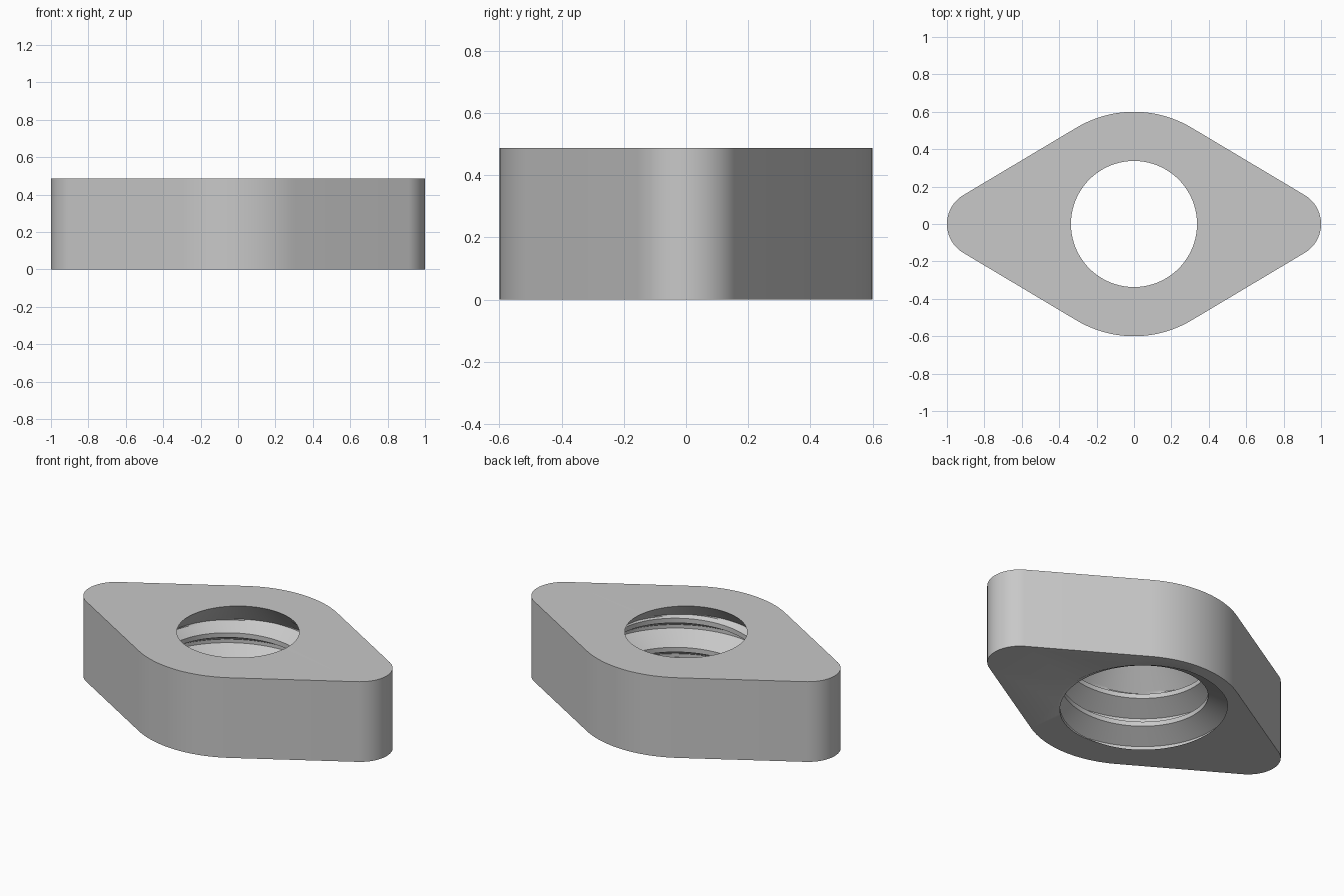
import bpy, bmesh
from math import pi, sin, cos, acos, degrees, radians

if "Cube" in bpy.data.objects:
    bpy.data.objects.remove(bpy.data.objects["Cube"])

HEIGHT = 0.487
LIP, MINOR, MAJOR = 0.337, 0.408, 0.523  # bore radii: top lip, thread crest, thread root
PITCH = 0.177
PHASE = 0.275 - PITCH * 125 / 360        # crest height at angle zero
SEGMENTS = 128
STEPS = 25                               # rows per thread turn
TIP, BROAD = 0.18, 0.6                   # outline radii


def bore_radius(z, angle_turn):
    """Right-handed thread, closed in by a 45 degree cone under the top lip."""
    turn = (z - PHASE) / PITCH - angle_turn
    off = abs((turn + 0.5) % 1 - 0.5)    # distance from the crest, in turns
    depth = min(max((off - 0.08) / 0.36, 0), 1)
    return min(MINOR + (MAJOR - MINOR) * depth, LIP + HEIGHT - z)


def arc(cx, radius, middle, half, n):
    angles = [radians(middle - half + 2 * half * i / n) for i in range(n + 1)]
    return [(cx + radius * cos(a), radius * sin(a)) for a in angles]


bm = bmesh.new()

# Threaded bore: rows follow the helix and are clamped to the plate
columns = []
for c in range(SEGMENTS + 1):
    a = 2 * pi * c / SEGMENTS
    column = []
    for k in range(-3 * STEPS, 4 * STEPS):
        z = PHASE + PITCH * (k / STEPS + c / SEGMENTS)
        z = min(max(z, 0), HEIGHT)
        r = bore_radius(z, c / SEGMENTS)
        column.append((r * cos(a), r * sin(a), z))
    columns.append(column)
for left, right in zip(columns, columns[1:]):
    for i in range(len(left) - 1):
        points = list(dict.fromkeys([left[i], left[i + 1], right[i + 1], right[i]]))
        if len(points) > 2:
            bm.faces.new([bm.verts.new(p) for p in points])

# Outer wall: two tip arcs and two broad arcs joined by straight flanks
tip_half = degrees(acos((BROAD - TIP) / (1 - TIP)))
outline = (arc(1 - TIP, TIP, 0, tip_half, 32) + arc(0, BROAD, 90, 90 - tip_half, 24)
           + arc(TIP - 1, TIP, 180, tip_half, 32) + arc(0, BROAD, 270, 90 - tip_half, 24))
low = [bm.verts.new((x, y, 0)) for x, y in outline]
high = [bm.verts.new((x, y, HEIGHT)) for x, y in outline]
for i in range(len(outline)):
    j = (i + 1) % len(outline)
    bm.faces.new([low[i], low[j], high[j], high[i]])
bmesh.ops.remove_doubles(bm, verts=bm.verts, dist=0.0002)

# Flat top and bottom around the bore
for level in (0, HEIGHT):
    rim = [e for e in bm.edges if e.is_boundary
           and all(abs(v.co.z - level) < 0.0005 for v in e.verts)]
    bmesh.ops.triangle_fill(bm, use_beauty=True, edges=rim)
bmesh.ops.recalc_face_normals(bm, faces=bm.faces)

mesh = bpy.data.meshes.new("threaded_flange_nut")
bm.to_mesh(mesh)
bm.free()
nut = bpy.data.objects.new("threaded_flange_nut", mesh)
bpy.context.collection.objects.link(nut)

# Plain grey metal
grey = bpy.data.materials.new("plain_grey")
grey.use_nodes = True
colour = (0.58, 0.58, 0.58, 1)
grey.diffuse_color = colour
grey.node_tree.nodes["Principled BSDF"].inputs["Base Color"].default_value = colour
mesh.materials.append(grey)

bpy.context.view_layer.objects.active = nut
nut.select_set(True)
bpy.ops.object.shade_smooth_by_angle(angle=radians(30))
